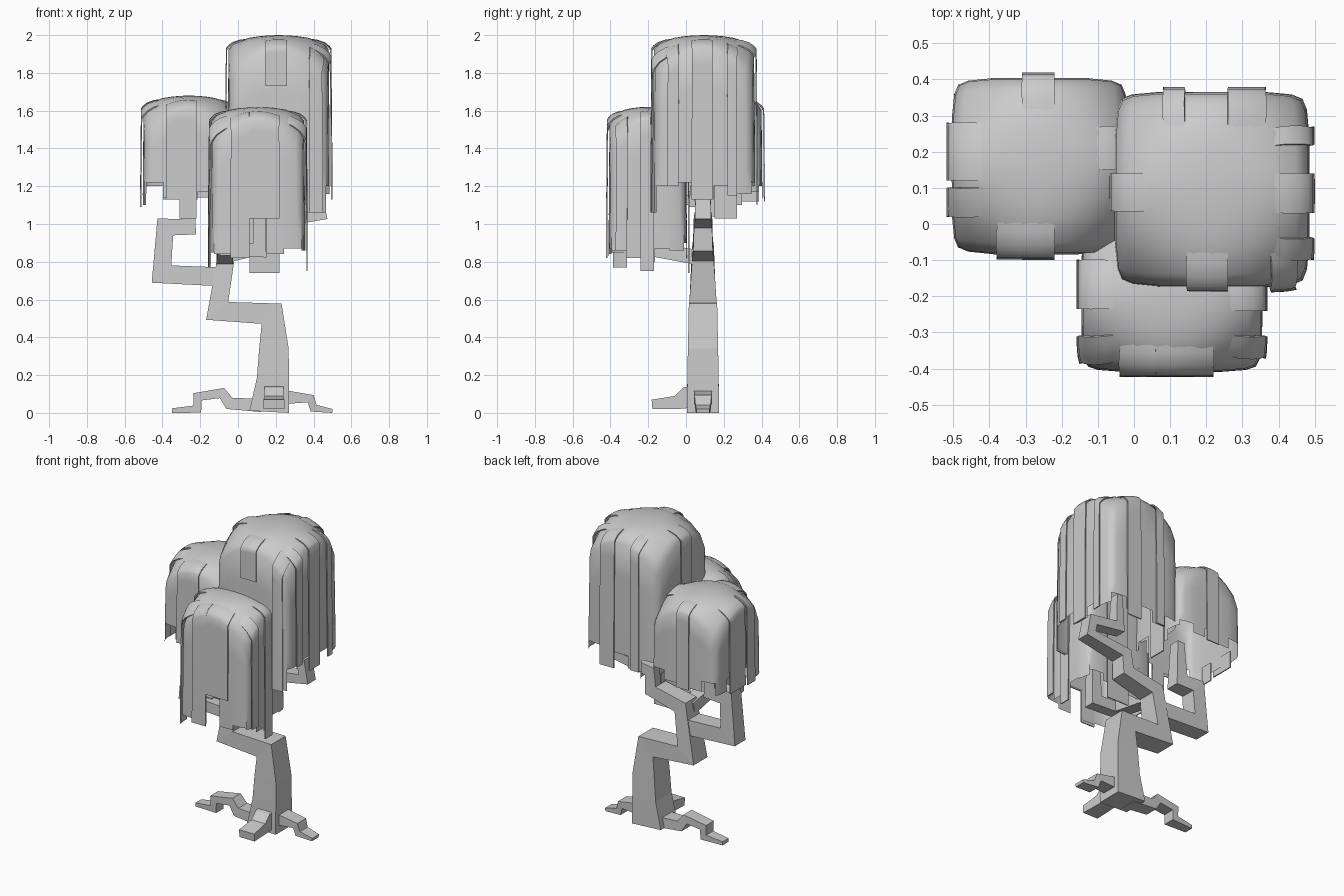
import bpy, bmesh
from mathutils import Vector

if "Cube" in bpy.data.objects:
    bpy.data.objects.remove(bpy.data.objects["Cube"])


def finish(bm, name, smooth=False, thickness=0):
    bmesh.ops.recalc_face_normals(bm, faces=bm.faces)
    if thickness:
        bmesh.ops.solidify(bm, geom=bm.faces[:], thickness=thickness)
        bmesh.ops.recalc_face_normals(bm, faces=bm.faces)
    me = bpy.data.meshes.new(name)
    bm.to_mesh(me)
    bm.free()
    ob = bpy.data.objects.new(name, me)
    bpy.context.collection.objects.link(ob)
    if smooth:
        bpy.ops.object.select_all(action='DESELECT')
        ob.select_set(True)
        bpy.context.view_layer.objects.active = ob
        bpy.ops.object.shade_smooth_by_angle(angle=0.8)
    return ob


def limb(name, pts, plane='x', at=0.09):
    """Mitred square limb; pts = (along, z, half width, half depth)."""
    bm = bmesh.new()
    rings = []
    p = [Vector(q[:2]) for q in pts]
    for i, q in enumerate(pts):
        a = (p[i] - p[i - 1]).normalized() if i else (p[1] - p[0]).normalized()
        b = (p[i + 1] - p[i]).normalized() if i < len(p) - 1 else a
        na, nb = Vector((-a.y, a.x)), Vector((-b.y, b.x))
        n = (na + nb).normalized()
        n = n / max(n.dot(na), 0.5) * q[2]
        ring = []
        for s, d in ((-1, -1), (1, -1), (1, 1), (-1, 1)):
            c = p[i] + n * s
            side = at + d * q[3]
            co = (c.x, side, max(c.y, 0)) if plane == 'x' else (side, c.x, max(c.y, 0))
            ring.append(bm.verts.new(co))
        rings.append(ring)
    for r, t in zip(rings, rings[1:]):
        for k in range(4):
            bm.faces.new((r[k], r[(k + 1) % 4], t[(k + 1) % 4], t[k]))
    bm.faces.new(rings[0])
    bm.faces.new(rings[-1])
    return finish(bm, name)


# which way each side faces: d = outward, t = along the side
SIDES = {'front': lambda d, t: (t, -d), 'right': lambda d, t: (d, t),
         'back': lambda d, t: (t, d), 'left': lambda d, t: (-d, t)}
N = 10


def canopy(name, x0, x1, y0, y1, top, skirt, tabs, strips):
    cx, cy, hx, hy = (x0 + x1) / 2, (y0 + y1) / 2, (x1 - x0) / 2, (y1 - y0) / 2

    def point(u, v, off=0, z=None):
        zt = top - 0.04 * (u * u + v * v) - 0.12 * u * u * v * v - 0.035 * max(abs(u), abs(v)) ** 10
        flare = 1 if z is None else 1 + 0.02 * min(1, (zt - z) / 0.5)
        return Vector((cx + (hx + off) * u * (1 - 0.07 * v ** 8) * flare,
                       cy + (hy + off) * v * (1 - 0.07 * u ** 8) * flare,
                       zt + off * 0.4 if z is None else z))

    # domed shell with a ragged lower edge
    bm = bmesh.new()
    us = [-1 + 2 * i / N for i in range(N + 1)]
    us[1], us[-2] = -0.88, 0.88
    grid = [[bm.verts.new(point(u, v)) for v in us] for u in us]
    for i in range(N):
        for j in range(N):
            bm.faces.new((grid[i][j], grid[i + 1][j], grid[i + 1][j + 1], grid[i][j + 1]))
    for side, f in SIDES.items():
        rows = []
        for k in range(4):
            row = []
            for t in us:
                uv = f(1, t)
                zr = point(*uv).z
                row.append(bm.verts.new(point(*uv) if k == 0 else
                                        point(*uv, z=zr + (skirt - zr) * k / 3)))
            rows.append(row)
        for a, b in zip(rows, rows[1:]):
            for i in range(N):
                bm.faces.new((a[i], a[i + 1], b[i + 1], b[i]))
        for c, z in enumerate(tabs[side]):
            idx = (2 * c, 2 * c + 1, 2 * c + 2)
            low = [bm.verts.new(point(*f(1, us[i]), z=z)) for i in idx]
            for m in range(2):
                bm.faces.new((rows[3][idx[m]], rows[3][idx[m + 1]], low[m + 1], low[m]))
    bmesh.ops.remove_doubles(bm, verts=bm.verts, dist=0.0005)
    finish(bm, name + "_canopy", True)

    # raised strips folding over the rim and hanging down
    for n, (side, lo, hi, bottom) in enumerate(strips):
        c, h = (cx, hx) if side in ('front', 'back') else (cy, hy)
        f = SIDES[side]
        bm = bmesh.new()
        cols = []
        for k in range(5):
            t = max(-1, min(1, (lo + (hi - lo) * k / 4 - c) / h))
            col = [point(*f(d, t), off=o) for d, o in
                   ((0.58, -0.012), (0.75, 0.004), (0.88, 0.011), (0.96, 0.014), (1, 0.014))]
            zr = col[-1].z
            col += [point(*f(1, t), off=0.014, z=zr + (bottom - zr) * q) for q in (0.1, 0.55, 1)]
            cols.append([bm.verts.new(q) for q in col])
        for a, b in zip(cols, cols[1:]):
            for i in range(len(a) - 1):
                bm.faces.new((a[i], a[i + 1], b[i + 1], b[i]))
        finish(bm, f"{name}_strip_{n}", True, 0.007)


# trunk, zigzagging up into the tall canopy
limb("trunk", [(.165, 0, .105, .085), (.185, .18, .085, .083), (.19, .34, .078, .08),
               (.178, .525, .056, .075), (-.11, .54, .05, .072), (-.06, .84, .045, .058),
               (.16, .89, .04, .052), (.17, 1.01, .035, .048), (.44, 1.05, .028, .042),
               (.42, 1.15, .03, .04), (.21, 1.18, .03, .038), (.21, 1.4, .02, .03)])

# branches to the left and front canopies
limb("left_branch", [(-.08, .72, .05, .058), (-.405, .735, .048, .055), (-.385, .985, .045, .05),
                     (-.262, .985, .04, .045), (-.262, 1.25, .025, .035)])
limb("front_branch_base", [(.08, .82, .04, .045), (-.24, .875, .035, .04)], 'y', -.07)
limb("front_branch_tip", [(-.1, .87, .035, .035), (.115, .86, .035, .035),
                          (.115, 1.15, .03, .03)], 'x', -.24)

# roots
limb("left_root", [(.12, .04, .035, .05), (-.045, .05, .03, .045), (-.085, .105, .025, .042),
                   (-.215, .085, .022, .04), (-.215, .02, .02, .038), (-.35, .012, .012, .03)])
limb("right_root", [(.22, .085, .04, .05), (.385, .075, .02, .045), (.40, .025, .02, .04),
                    (.50, .01, .01, .035)])
limb("front_root", [(.06, .085, .065, .05), (0, .08, .055, .05), (-.05, .055, .035, .05),
                    (-.18, .045, .025, .055)], 'y', .19)

# canopies
canopy("tall", -.05, .48, -.17, .36, 2.0, 1.28,
       {'front': (1.15, 1.2, 1.1, 1.17, 1.06), 'right': (1.2, 1.22, 1.13, 1.2, 1.16),
        'back': (1.2, 1.12, 1.2, 1.14, 1.22), 'left': (1.15, 1.22, 1.12, 1.2, 1.17)},
       [('front', .145, .26, 1.73), ('left', .035, .14, 1.17), ('right', .03, .14, 1.13),
        ('back', .08, .14, 1.12), ('back', .26, .365, 1.1), ('right', -.1, -.04, 1.2),
        ('right', .22, .27, 1.15), ('front', .38, .45, 1.06)])
canopy("left", -.5, -.02, -.08, .4, 1.68, 1.25,
       {'front': (1.22, 1.14, 1.13, 1.17, 1.2), 'right': (1.15, 1.2, 1.04, 1.1, 1.17),
        'back': (1.2, 1.13, 1.2, 1.14, 1.2), 'left': (1.1, 1.2, 1.13, 1.2, 1.12)},
       [('front', -.38, -.31, 1.13), ('front', -.31, -.22, 1.03), ('left', .12, .28, 1.1),
        ('left', .02, .1, 1.09), ('back', -.31, -.22, 1.12), ('right', .15, .27, 1.03)])
canopy("front", -.14, .35, -.405, .0, 1.62, 1.05,
       {'front': (.84, .83, 1.03, .84, .87), 'right': (.86, .82, .8, .87, .86),
        'back': (.9, .82, .92, .85, .9), 'left': (.85, .88, .82, .88, .86)},
       [('front', -.04, .22, 1.03), ('front', -.04, .06, .82), ('left', -.235, -.1, .83),
        ('left', -.385, -.31, .77), ('right', -.24, -.17, .75), ('right', -.37, -.31, .86),
        ('back', .06, .22, .74)])
